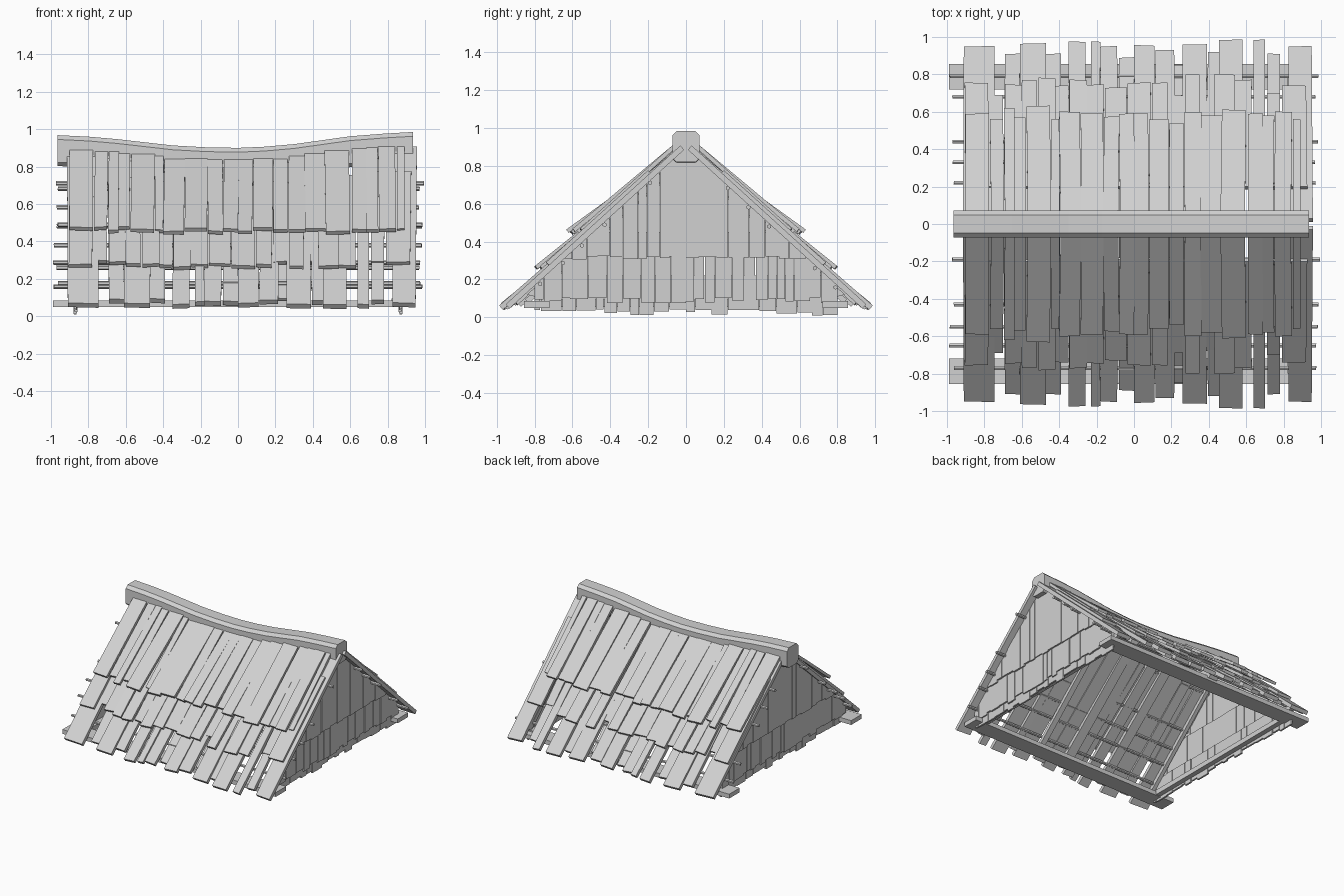
import bpy, bmesh, random
from mathutils import Vector

random.seed(4)
cube = bpy.data.objects.get("Cube")
if cube:
    bpy.data.objects.remove(cube)

wood = bpy.data.materials.new("weathered_grey_wood")
wood.use_nodes = True
GREY = (0.64, 0.64, 0.64, 1)
wood.diffuse_color = GREY
wood.node_tree.nodes["Principled BSDF"].inputs["Base Color"].default_value = GREY

# Sagging ridge line: x and height
RIDGE = [(-.965, .968), (-.8, .96), (-.65, .947), (-.35, .913), (-.17, .903), (0, .9),
         (.14, .906), (.3, .92), (.6, .962), (.78, .976), (.935, .985)]
EAVE_Y, EAVE_Z = .98, .068


def jitter(amount):
    return random.uniform(-amount, amount)


def ridge(x):
    x = max(RIDGE[0][0], min(RIDGE[-1][0], x))
    for (xa, za), (xb, zb) in zip(RIDGE, RIDGE[1:]):
        if x <= xb:
            return za + (zb - za) * (x - xa) / (xb - xa)


def roof(x, y):
    """Height of the roof surface, sagging less towards the eaves."""
    return EAVE_Z + (ridge(x) - .015 - EAVE_Z) * (1 - abs(y) / EAVE_Y)


def loft(bm, rings):
    """Closed solid through a series of matching rings of points."""
    loops = [[bm.verts.new(p) for p in ring] for ring in rings]
    for a, b in zip(loops, loops[1:]):
        for i in range(len(a)):
            j = (i + 1) % len(a)
            bm.faces.new((a[i], a[j], b[j], b[i]))
    bm.faces.new(loops[0])
    bm.faces.new(loops[-1])


def box(bm, x, y, z):
    loft(bm, [[(a, y[0], z[0]), (a, y[1], z[0]), (a, y[1], z[1]), (a, y[0], z[1])]
              for a in x])


def finish(name, bm, mirror=None):
    bmesh.ops.recalc_face_normals(bm, faces=bm.faces)
    mesh = bpy.data.meshes.new(name)
    bm.to_mesh(mesh)
    bm.free()
    mesh.materials.append(wood)
    ob = bpy.data.objects.new(name, mesh)
    bpy.context.collection.objects.link(ob)
    if mirror:
        mod = ob.modifiers.new("Mirror", "MIRROR")
        mod.use_axis = [axis == mirror for axis in "xyz"]
    return ob


def shingle_row(name, planks, start, lift, level, thick):
    """Sloping planks (left x, right x, end y) whose ends drop close to one level."""
    bm = bmesh.new()
    for x0, x1, end in planks:
        mid = (x0 + x1) / 2
        lean, skew = jitter(.008), jitter(.004)
        top = Vector((0, start, roof(mid, start) + lift + jitter(.005)))
        low = Vector((0, end, level + .25 * (roof(mid, end) - level) + jitter(.01)))
        down = (low - top).normalized()
        normal = Vector((0, -down.z, down.y))
        rings = []
        for p, shift, twist in ((top, lean, 0), (low, 0, skew)):
            a = Vector((x0 + shift, 0, 0)) + p + down * twist
            b = Vector((x1 + shift, 0, 0)) + p - down * twist
            rings.append([a, b, b - normal * thick, a - normal * thick])
        loft(bm, rings)
    return finish(name, bm, "y")


# Three overlapping rows of roof planks, the same on both slopes
eave_planks = [
    (-.91, -.745, .95), (-.69, -.61, .91), (-.61, -.47, .965), (-.47, -.39, .91),
    (-.35, -.26, .975), (-.23, -.18, .975), (-.18, -.09, .95), (-.08, 0, .89),
    (0, .11, .955), (.115, .215, .93), (.215, .26, .85), (.26, .39, .96),
    (.395, .455, .92), (.455, .58, .985), (.64, .7, .985), (.715, .78, .91),
    (.825, .95, .95)]
middle_planks = [
    (-.905, -.78, .755), (-.77, -.7, .69), (-.69, -.6, .745), (-.6, -.52, .77),
    (-.51, -.42, .78), (-.42, -.35, .74), (-.345, -.25, .77), (-.25, -.16, .745),
    (-.155, -.04, .73), (-.035, .09, .755), (.095, .18, .755), (.19, .27, .69),
    (.275, .35, .8), (.35, .43, .68), (.43, .54, .8), (.54, .63, .77),
    (.64, .7, .7), (.71, .78, .7), (.79, .92, .74)]
upper_planks = [
    (-.9, -.775, .59), (-.77, -.7, .56), (-.695, -.64, .62), (-.64, -.58, .57),
    (-.575, -.45, .63), (-.445, -.4, .56), (-.4, -.29, .6), (-.285, -.165, .59),
    (-.16, -.08, .575), (-.08, 0, .59), (0, .075, .59), (.08, .185, .56),
    (.19, .265, .54), (.27, .36, .6), (.36, .47, .58), (.47, .6, .61),
    (.61, .69, .59), (.69, .75, .58), (.755, .845, .6), (.85, .89, .56)]
shingle_row("eave_planks", eave_planks, .03, -.028, .07, .03)
shingle_row("middle_planks", middle_planks, .2, -.008, .285, .022)
shingle_row("upper_planks", upper_planks, .04, .005, .485, .022)

# Ridge beam with chamfered edges, following the sag
profile = [(-.05, -.165), (-.072, -.145), (-.072, -.023), (-.048, 0),
           (.048, 0), (.072, -.023), (.072, -.145), (.05, -.165)]
bm = bmesh.new()
loft(bm, [[(x, y, z + dz) for y, dz in profile] for x, z in RIDGE])
finish("ridge_beam", bm)

# Round battens below the planks, poking out at both ends
bm = bmesh.new()
ring = [(0, .012), (.01, .006), (.01, -.006), (0, -.012), (-.01, -.006), (-.01, .006)]
for y in (.22, .33, .44, .68, .79, -.19, -.43, -.55, -.65, -.77):
    z = .885 - .92 * abs(y)
    loft(bm, [[(x + jitter(.002), y + a, z + b) for a, b in ring]
              for x in (-.975 + jitter(.015), .98 + jitter(.015))])
finish("roof_battens", bm)

# Flat sill beams along both eaves
bm = bmesh.new()
box(bm, (-.99, .94), (.72, .855), (.05, .085))
finish("sill_beams", bm, "y")

# Tie beam and rafters framing each gable from inside
bm = bmesh.new()
box(bm, (.82, .86), (-.8, .8), (.055, .095))
finish("gable_tie_beams", bm, "x")

bm = bmesh.new()
for side in (-1, 1):
    loft(bm, [[(x, 0, .88), (x, side * .84, .12), (x, side * .8, .11), (x, 0, .84)]
              for x in (.83, .86)])
finish("gable_rafters", bm, "x")


def gable_row(name, x, low, high, half_width, uneven):
    """Upright boards cut to the slope of the roof."""
    bm = bmesh.new()
    for side in (-1, 1):
        y = 0
        while y < half_width - .02:
            end = min(y + random.uniform(.04, .11), half_width)
            bottom = low + jitter(uneven)
            tops = [min(high, .9 - .9 * t) for t in (y, end)]
            push = jitter(.003)
            if min(tops) > bottom + .01:
                loft(bm, [[(x + push + t, side * y, bottom), (x + push + t, side * end, bottom),
                           (x + push + t, side * end, tops[1]), (x + push + t, side * y, tops[0])]
                          for t in (0, .014)])
            y = end + random.uniform(.001, .004)
    return finish(name, bm, "x")


# Gable walls clad in three overlapping rows of boards
gable_row("gable_lower_boards", .862, .025, .22, .8, .018)
gable_row("gable_middle_boards", .874, .09, .45, .8, .015)
gable_row("gable_upper_boards", .886, .315, 1, .64, .01)
